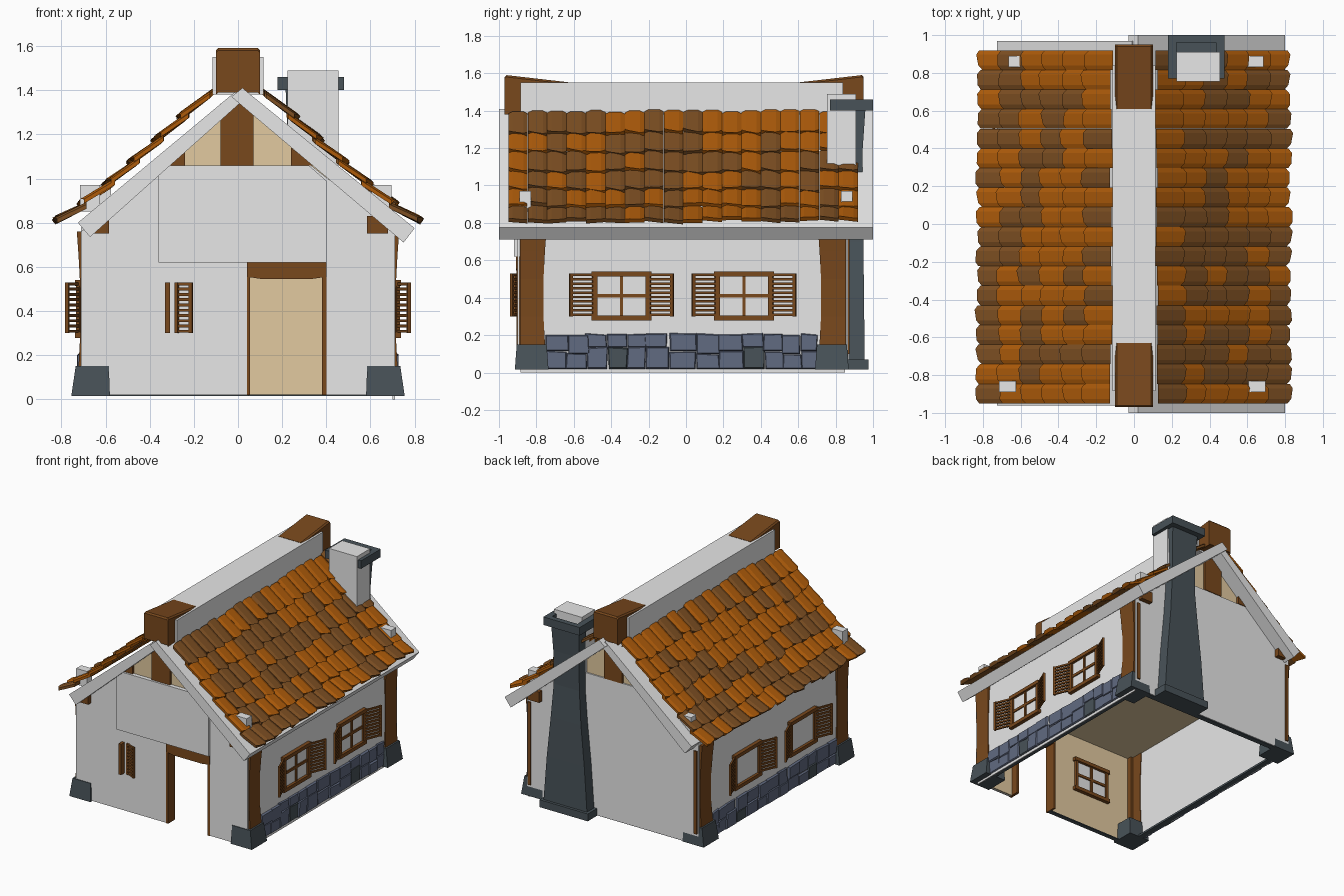
import bpy, bmesh, math, random
from mathutils import Matrix, Vector

if "Cube" in bpy.data.objects:
    bpy.data.objects.remove(bpy.data.objects["Cube"])

random.seed(4)
NAMES = {"plaster": (0.8, 0.8, 0.8), "tan": (0.76, 0.59, 0.35), "wood": (0.19, 0.065, 0.012),
         "orange_tile": (0.42, 0.105, 0.003), "brown_tile": (0.205, 0.078, 0.016),
         "dark_stone": (0.065, 0.085, 0.098), "blue_stone": (0.12, 0.145, 0.22)}
MATS = {}
for n, c in NAMES.items():
    MATS[n] = bpy.data.materials.new(n)
    MATS[n].diffuse_color = (*c, 1)


class Part:
    """Collects solids into one named object."""
    def __init__(self, name, *mats):
        self.name, self.mats, self.bm = name, mats, bmesh.new()

    def loft(self, rings, mat=0, m=Matrix()):
        vs = [[self.bm.verts.new(m @ Vector(p)) for p in r] for r in rings]
        n = len(vs[0])
        faces = [vs[0][::-1], vs[-1]]
        for a, b in zip(vs, vs[1:]):
            faces += [(a[i], a[(i + 1) % n], b[(i + 1) % n], b[i]) for i in range(n)]
        for f in faces:
            self.bm.faces.new(f).material_index = mat

    def box(self, x0, x1, y0, y1, z0, z1, mat=0, m=Matrix()):
        self.loft([rect(x0, x1, y0, y1, z) for z in (z0, z1)], mat, m)

    def wall(self, profile, y0, y1, mat=0):
        """Extrude an x,z profile along y."""
        self.loft([[(x, y, z) for x, z in profile] for y in (y0, y1)], mat)

    def done(self):
        bmesh.ops.recalc_face_normals(self.bm, faces=self.bm.faces)
        me = bpy.data.meshes.new(self.name)
        self.bm.to_mesh(me)
        self.bm.free()
        for k in self.mats:
            me.materials.append(MATS[k])
        bpy.context.collection.objects.link(bpy.data.objects.new(self.name, me))


def rect(x0, x1, y0, y1, z):
    return [(x0, y0, z), (x1, y0, z), (x1, y1, z), (x0, y1, z)]


def basis(u, n, o):
    return Matrix(((u[0], n[0], 0, o[0]), (u[1], n[1], 0, o[1]), (0, 0, 1, o[2]), (0, 0, 0, 1)))


# Walls: plaster outside, tan lining behind it and in the gables
DOOR = [(0.05, 0.02), (0.05, 0.62), (0.40, 0.62), (0.40, 0.02)]
TOP = [(0.71, 0.02), (0.71, 0.76), (0.33, 1.06), (-0.33, 1.06), (-0.71, 0.76)]
GABLE = [(0.70, 0.02), (0.70, 0.76), (0, 1.36), (-0.70, 0.76)]
p = Part("front_wall", "plaster")
p.wall([(-0.71, 0.02)] + DOOR + TOP, -0.90, -0.89)
p.wall([(-0.36, 0.62), (0.40, 0.62), (0.40, 0.99), (0.32, 1.06), (-0.32, 1.06), (-0.36, 1.03)], -0.92, -0.90)
p.done()
p = Part("back_wall", "plaster")
p.wall([(-0.71, 0.02)] + TOP, 0.855, 0.865)
p.done()
p = Part("wall_lining", "tan")
p.wall([(-0.70, 0.02)] + DOOR + GABLE, -0.885, -0.875)
p.wall([(-0.70, 0.02)] + GABLE, 0.84, 0.85)
p.box(-0.70, 0.70, -0.875, 0.84, 0.72, 0.73)
p.done()
p = Part("side_walls", "plaster")
for s in (-1, 1):
    p.box(0.70 * s, 0.71 * s, -0.885, 0.85, 0 if s > 0 else 0.02, 0.78)
p.done()

# Timber: flared corner posts, beams, gable posts, door frame
p = Part("timber_frame", "wood")
for s in (-1, 1):
    for y0, y1 in ((-0.888, -0.76), (0.72, 0.852)):
        e = -1 if y0 < 0 else 1
        rings = []
        for z, g in ((0.12, 0.008), (0.3, -0.002), (0.5, -0.002), (0.65, 0.006), (0.76, 0.014)):
            a, b = (y0, y1 + g) if e < 0 else (y0 - g, y1)
            rings.append(rect(0.695 * s, (0.716 + g) * s, a, b, z))
        p.loft(rings)
        p.box(0.675 * s, 0.70 * s, e * 0.84, e * 0.875, 0.1, 0.72)
    p.box(0.585 * s, 0.68 * s, -0.935, 0.90, 0.75, 0.83)
for y0, y1 in ((-0.905, -0.875), (0.84, 0.87)):
    p.box(-0.08, 0.07, y0, y1, 1.06, 1.34)
    for s in (-1, 1):
        p.wall([(0.24 * s, 1.06), (0.34 * s, 1.06), (0.24 * s, 1.14)], y0, y1)
p.done()
p = Part("door_frame", "wood")
p.box(0.04, 0.055, -0.905, -0.82, 0.02, 0.62)
p.box(0.38, 0.40, -0.905, -0.82, 0.02, 0.62)
p.wall([(0.04, 0.62), (0.04, 0.555), (0.10, 0.546), (0.34, 0.546), (0.40, 0.555), (0.40, 0.62)], -0.91, -0.82)
p.done()

# Stone footings and sills
p = Part("corner_footings", "dark_stone")
for s in (-1, 1):
    for y0, y1 in ((-0.915, -0.735), (0.69, 0.87)):
        p.loft([rect(0.58 * s, 0.755 * s, y0, y1, 0.015),
                rect(0.585 * s, 0.735 * s, y0 + 0.01, y1 - 0.01, 0.15)])
    p.box(0.66 * s, 0.70 * s, -0.8, 0.8, 0.015, 0.03)
p.box(-0.65, 0.65, 0.82, 0.86, 0.015, 0.022)
p.box(-0.65, 0.05, -0.89, -0.86, 0.015, 0.022)
p.done()

# Plinth of rough stones along both sides
p = Part("stone_plinth", "blue_stone", "dark_stone")
for s in (-1, 1):
    y = -0.76
    while y < 0.69:
        w = min(random.uniform(0.085, 0.15), 0.71 - y)
        mid = random.choice((0.10, 0.115, 0.135))
        for z0, z1 in ((0.02, mid), (mid, 0.205)):
            j = [random.uniform(-0.006, 0.006) for _ in range(4)]
            t = 0.722 + random.uniform(-0.004, 0.006)
            off = random.uniform(-0.012, 0.012) if z0 > 0.05 else 0
            a0, a1 = y + off, y + w + off
            ring = [(a0 + j[0], z0), (a1 + j[1], z0), (a1, z1 + j[2]), (a0, z1 + j[3])]
            cy, cz = (a0 + a1) / 2, (z0 + z1) / 2
            p.loft([[(0.705 * s, a, b) for a, b in ring], [((t - 0.008) * s, a, b) for a, b in ring],
                    [(t * s, cy + (a - cy) * 0.92, cz + (b - cz) * 0.9) for a, b in ring]],
                   random.random() < 0.15)
        y += w
p.done()


# Windows with slatted shutters (local axes: u along wall, n outward, z up)
def shutter(p, m, width, side, angle=22):
    if side < 0:
        m = m @ Matrix.Scale(-1, 4, (1, 0, 0))
    m = m @ Matrix.Rotation(math.radians(angle), 4, 'Z')
    for a in (0, width - 0.016):
        p.box(a, a + 0.016, -0.008, 0.008, 0.30, 0.53, 0, m)
    for i in range(10):
        z = 0.302 + i * 0.0238
        p.box(0.01, width - 0.01, -0.006, 0.006, z, z + 0.013, 0, m)


def window(name, m, shutters=True, bars=True):
    p = Part(name, "wood", "plaster")
    p.box(-0.13, 0.13, 0, 0.008, 0.30, 0.52, 1, m)
    p.box(-0.16, 0.16, 0, 0.028, 0.278, 0.305, 0, m)
    p.box(-0.16, 0.16, 0, 0.028, 0.513, 0.54, 0, m)
    for a in (-0.15, 0.128):
        p.box(a, a + 0.022, 0, 0.022, 0.30, 0.52, 0, m)
    if bars:
        p.box(-0.009, 0.009, 0, 0.016, 0.30, 0.52, 0, m)
        p.box(-0.13, 0.13, 0, 0.016, 0.40, 0.42, 0, m)
    if shutters:
        for s in (-1, 1):
            shutter(p, m @ Matrix.Translation((0.14 * s, 0.010, 0)), 0.148, s)
    p.done()


for s, side in ((1, "right"), (-1, "left")):
    for y, k in ((-0.345, "front"), (0.31, "back")):
        window(f"{side}_{k}_window", basis((0, 1), (s, 0), (0.71 * s, y, 0)), True, s > 0)
window("inner_front_window", basis((1, 0), (0, 1), (-0.33, -0.875, 0)), False)
p = Part("front_shutter", "wood")
shutter(p, basis((1, 0), (0, -1), (-0.285, -0.902, 0)), 0.085, 1)
p.box(-0.33, -0.308, -0.94, -0.90, 0.30, 0.53)
p.done()

# Roof slabs, ridge and the small blocks poking through the tiles
p = Part("roof_slabs", "plaster")
p.wall([(-0.03, 1.37), (0.02, 1.41), (0.80, 0.775), (0.75, 0.71)], -1.0, 1.0)
p.wall([(0.03, 1.36), (-0.01, 1.395), (-0.725, 0.80), (-0.67, 0.735)], -0.96, 0.97)
p.done()
p = Part("ridge", "plaster")
p.box(-0.115, 0.115, -0.885, 0.84, 1.38, 1.55)
p.done()
p = Part("roof_blocks", "plaster")
for x, y in ((-0.62, 0.86), (0.64, 0.86), (-0.67, -0.86), (0.65, -0.86)):
    p.box(x - 0.045, x + 0.045, y - 0.03, y + 0.03, 0.85, 0.97)
p.done()
p = Part("ridge_caps", "wood")
for e, inner, outer in ((-1, 0.63, 0.97), (1, 0.61, 0.95)):
    prof = [(inner, 1.40), (outer, 1.39), (outer, 1.58), (outer - 0.01, 1.59), (inner, 1.552)]
    p.loft([[(x, e * y, z - d) for y, z in prof]
            for x, d in ((-0.1, 0.01), (-0.09, 0), (0.09, 0), (0.1, 0.01))])
p.done()

# Roof tiles: six overlapping rows on each slope
CURVE = [(0.05, 1.485), (0.12, 1.415), (0.40, 1.155), (0.66, 0.925), (0.90, 0.765)]


def roof_z(x):
    for (a, za), (b, zb) in zip(CURVE, CURVE[1:]):
        if x <= b:
            return za + (zb - za) * (x - a) / (b - a)
    return CURVE[-1][1]


p = Part("roof_tiles", "orange_tile", "brown_tile")
SECTION = [(-1, 0, 0.022), (-0.55, 0.011, 0.004), (0.55, 0.011, 0), (1, 0, 0.018), (1, -0.02, 0.018), (-1, -0.02, 0.022)]
W = 1.87 / 18
for s in (-1, 1):
    for col in range(18):
        y = -0.95 + W * (col + 0.5)
        for row in range(6):
            lo = 0.833 - 0.112 * row + random.uniform(-0.01, 0.01)
            hi = max(lo - 0.155, 0.10)
            lift = random.uniform(-0.004, 0.008)
            skew = random.uniform(-0.008, 0.008)
            low, high = [], []
            for a, h, cut in SECTION:
                x = lo - cut + a * skew
                low.append((s * x, y + a * W * 0.498, roof_z(x) + h + lift))
                high.append((s * hi, y + a * W * 0.498, roof_z(hi) + h - 0.025))
            p.loft([low, high], random.random() < 0.5)
p.done()

# Chimney: flared stone stack on the back wall, plastered flue and cap
p = Part("chimney_stack", "dark_stone")
p.box(0.13, 0.53, 0.86, 0.975, 0.015, 0.07)
p.loft([rect(0.33 - w, 0.33 + w, 0.87, y, z) for z, w, y in
        ((0.06, 0.18, 0.955), (0.4, 0.155, 0.952), (0.7, 0.125, 0.948), (0.95, 0.106, 0.94),
         (1.2, 0.106, 0.945), (1.42, 0.115, 0.96))])
p.done()
p = Part("chimney_cap", "dark_stone")
p.box(0.18, 0.48, 0.77, 1.0, 1.40, 1.43)
for x0, x1, y0, y1 in ((0.18, 0.225, 0.77, 1), (0.435, 0.48, 0.77, 1), (0.225, 0.435, 0.96, 1)):
    p.box(x0, x1, y0, y1, 1.43, 1.46)
p.done()
p = Part("chimney_flue", "plaster")
p.box(0.225, 0.455, 0.755, 0.91, 1.0, 1.49)
p.done()

for m in bpy.data.materials:
    if m.users and not m.is_grease_pencil:
        m.use_nodes = True
        m.node_tree.nodes["Principled BSDF"].inputs["Base Color"].default_value = m.diffuse_color
